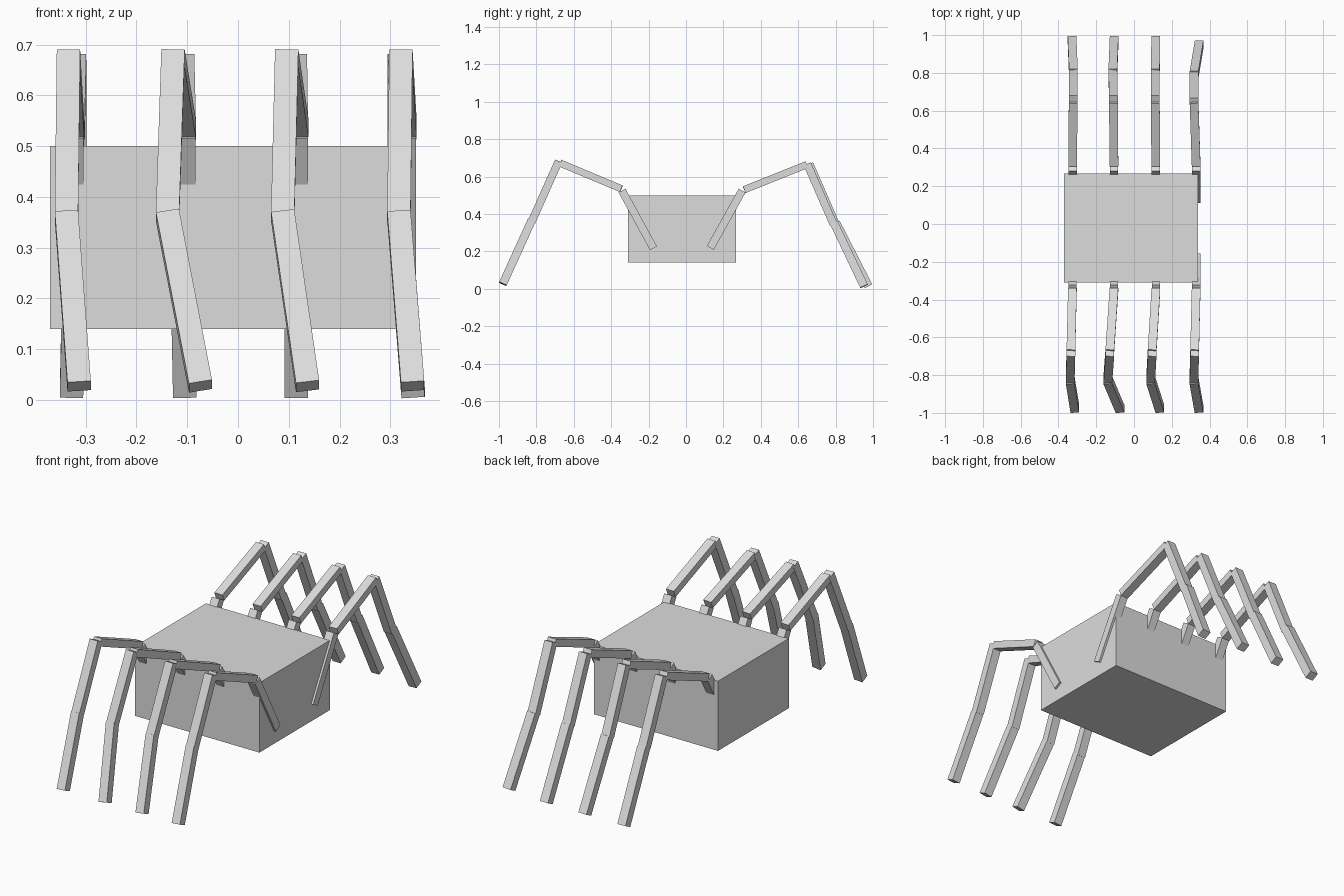
import bpy
from mathutils import Vector, Matrix

cube = bpy.data.objects.get("Cube")
if cube:
    bpy.data.objects.remove(cube, do_unlink=True)

grey = bpy.data.materials.new("light grey")
grey.use_nodes = True
colour = (0.72, 0.72, 0.72, 1)
grey.diffuse_color = colour
grey.node_tree.nodes["Principled BSDF"].inputs["Base Color"].default_value = colour


def box(name, matrix):
    """Unit cube placed and sized by a matrix."""
    bpy.ops.mesh.primitive_cube_add(size=1)
    ob = bpy.context.object
    ob.name = name
    ob.data.transform(matrix)
    ob.data.materials.append(grey)
    return ob


def bar(name, start, end, width, depth):
    """Square bar between two points, its width kept close to the x axis."""
    start, end = Vector(start), Vector(end)
    along = (end - start).normalized()
    side = Vector((1, 0, 0))
    side = (side - along * side.dot(along)).normalized()
    up = along.cross(side)
    turn = Matrix((side, up, along)).transposed().to_4x4()
    size = Matrix.Diagonal((width, depth, (end - start).length, 1))
    box(name, Matrix.Translation((start + end) / 2) @ turn @ size)


# Body block
box("body", Matrix.Translation((-0.015, -0.022, 0.32))
    @ Matrix.Diagonal((0.71, 0.578, 0.36, 1)))

# Segment names with width and depth
segments = [("hip", 0.044, 0.042), ("upper_leg", 0.046, 0.038),
            ("shin", 0.046, 0.042), ("foot", 0.046, 0.044)]

# Side profile of each row: start and end (y, z) of every segment
front_path = [((-0.174, 0.217), (-0.342, 0.525)), ((-0.346, 0.535), (-0.673, 0.672)),
              ((-0.681, 0.682), (-0.826, 0.357)), ((-0.826, 0.364), (-0.979, 0.027))]
back_path = [((0.130, 0.219), (0.300, 0.525)), ((0.311, 0.530), (0.646, 0.664)),
             ((0.660, 0.668), (0.800, 0.347)), ((0.802, 0.354), (0.976, 0.014))]

# Sideways position of hip, hip top, knee, ankle and toe for each leg
front_legs = [(-0.326, -0.326, -0.334, -0.338, -0.313),
              (-0.106, -0.106, -0.128, -0.139, -0.074),
              (0.116, 0.116, 0.096, 0.088, 0.137),
              (0.329, 0.329, 0.321, 0.317, 0.344)]
back_legs = [(-0.325, -0.325, -0.322, -0.321, -0.328),
             (-0.106, -0.106, -0.109, -0.112, -0.105),
             (0.115, 0.115, 0.113, 0.113, 0.115),
             (0.329, 0.329, 0.318, 0.318, 0.345)]

# Eight jointed legs
for row, path, legs in (("front", front_path, front_legs), ("back", back_path, back_legs)):
    for n, xs in enumerate(legs):
        # The last back leg is tucked in a little
        tuck = 0.012 if row == "back" and n == 3 else 0
        for i, (part, width, depth) in enumerate(segments):
            (y0, z0), (y1, z1) = path[i]
            if i >= 2:
                y0 -= tuck
                y1 -= tuck * (i - 1)
            bar(f"{row}_{part}_{n + 1}", (xs[i], y0, z0), (xs[i + 1], y1, z1), width, depth)
